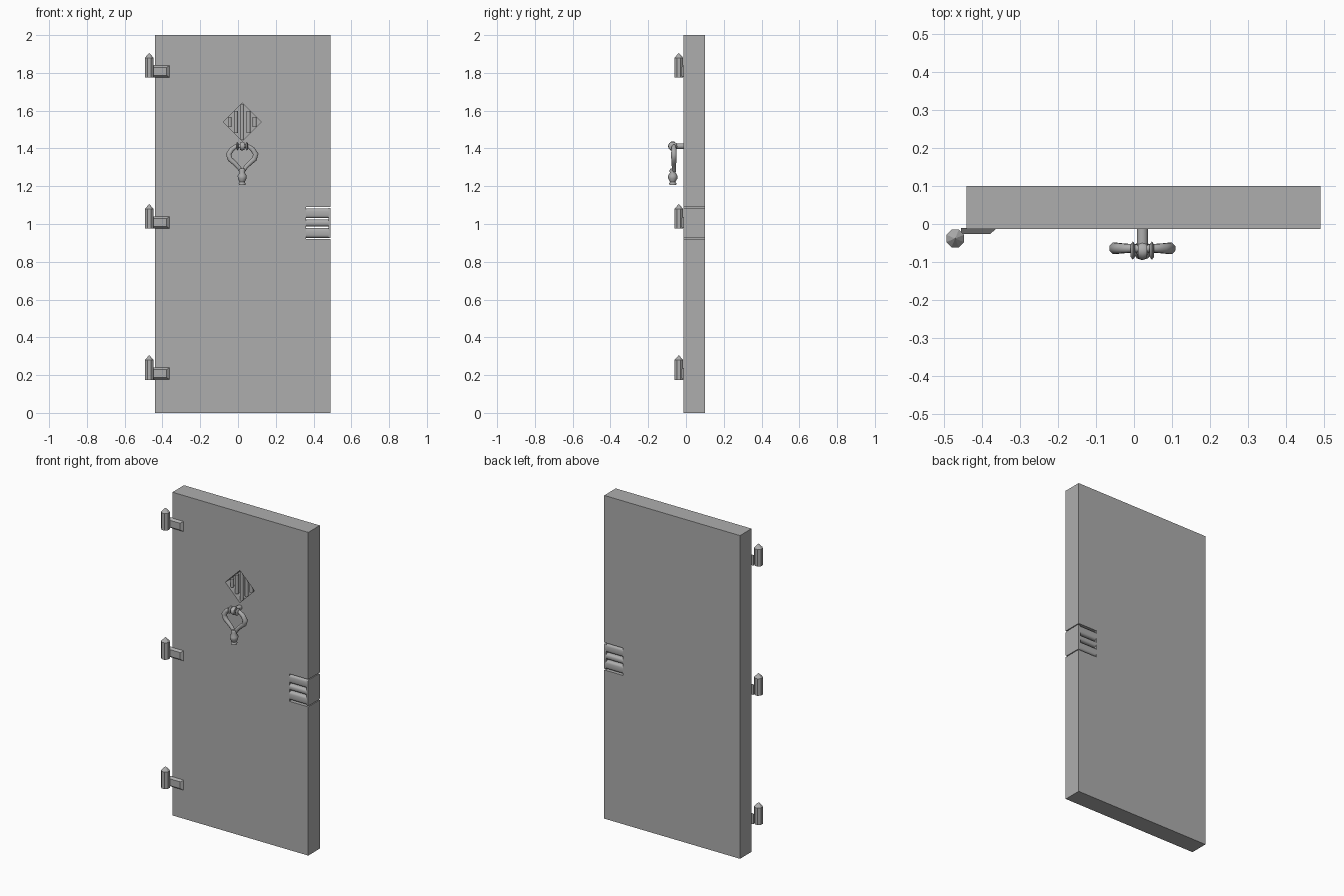
import bpy, bmesh, math
from mathutils import Vector

cube = bpy.data.objects.get("Cube")
if cube:
    bpy.data.objects.remove(cube)

grey = bpy.data.materials.new("plain grey")
grey.use_nodes = True
colour = (0.42, 0.42, 0.42, 1)
grey.diffuse_color = colour
grey.node_tree.nodes["Principled BSDF"].inputs["Base Color"].default_value = colour


def finish(name, bm, smooth=False):
    bmesh.ops.recalc_face_normals(bm, faces=bm.faces)
    mesh = bpy.data.meshes.new(name)
    bm.to_mesh(mesh)
    bm.free()
    mesh.materials.append(grey)
    obj = bpy.data.objects.new(name, mesh)
    bpy.context.collection.objects.link(obj)
    if smooth:
        bpy.ops.object.select_all(action='DESELECT')
        obj.select_set(True)
        bpy.context.view_layer.objects.active = obj
        bpy.ops.object.shade_smooth_by_angle(angle=math.radians(50))
    return obj


def box(name, lo, hi, bevel=0, segments=3):
    """Box between two corners; a bevel rounds the edges that run along x."""
    bm = bmesh.new()
    bmesh.ops.create_cube(bm, size=1)
    for v in bm.verts:
        v.co = [a + (c + 0.5) * (b - a) for a, b, c in zip(lo, hi, v.co)]
    if bevel:
        along = [e for e in bm.edges if abs(e.verts[0].co.x - e.verts[1].co.x) > 1e-4]
        bmesh.ops.bevel(bm, geom=along, offset=bevel, segments=segments, profile=0.5, affect='EDGES')
    return finish(name, bm, bevel > 0)


def tube(name, path, radii, sides=8, smooth=True, closed=False):
    """Sweep a round section of changing radius along a path."""
    bm = bmesh.new()
    pts = [Vector(p) for p in path]
    n, rings = len(pts), []
    for i, p in enumerate(pts):
        a = pts[i - 1] if (i or closed) else p
        b = pts[(i + 1) % n] if (i < n - 1 or closed) else p
        t = (b - a).normalized()
        side = t.cross(Vector((0, 1, 0)))
        side = side.normalized() if side.length > 0.01 else Vector((1, 0, 0))
        up = side.cross(t)
        turns = [2 * math.pi * (k + 0.5) / sides for k in range(sides)]
        rings.append([bm.verts.new(p + radii[i] * (math.cos(u) * side + math.sin(u) * up)) for u in turns])
    for i in range(n if closed else n - 1):
        r, s = rings[i], rings[(i + 1) % n]
        for k in range(sides):
            j = (k + 1) % sides
            bm.faces.new((r[k], r[j], s[j], s[k]))
    if not closed:
        bm.faces.new(rings[0])
        bm.faces.new(rings[-1])
    return finish(name, bm, smooth)


def cut(target, cutter):
    mod = target.modifiers.new("cut", 'BOOLEAN')
    mod.object, mod.operation, mod.solver = cutter, 'DIFFERENCE', 'EXACT'
    cutter.hide_render = True
    cutter.hide_set(True)
    bpy.context.view_layer.objects.active = target
    bpy.ops.object.modifier_apply(modifier=mod.name)
    bpy.data.objects.remove(cutter)


FRONT, BACK, EDGE, MID = -0.013, 0.1, 0.49, 0.022

# Door slab with latch notch and diamond window recess
door = box("door_slab", (-0.44, FRONT, 0), (EDGE, BACK, 2))
cut(door, box("notch_cutter", (0.36, -0.1, 0.92), (0.6, 0.2, 1.09)))
WIN_Z, WIN_R = 1.54, 0.1
bm = bmesh.new()
corners = [(MID - WIN_R, WIN_Z), (MID, WIN_Z - WIN_R), (MID + WIN_R, WIN_Z), (MID, WIN_Z + WIN_R)]
face = bm.faces.new([bm.verts.new((x, -0.1, z)) for x, z in corners])
new = bmesh.ops.extrude_face_region(bm, geom=[face])["geom"]
bmesh.ops.translate(bm, vec=(0, 0.135, 0), verts=[v for v in new if isinstance(v, bmesh.types.BMVert)])
cut(door, finish("window_cutter", bm))

# Vertical bars inside the window
for i in range(-2, 3):
    x = MID + i * 0.033
    h = WIN_R - abs(x - MID) - 0.008
    tube("window_bar", [(x, 0.006, WIN_Z - h), (x, 0.006, WIN_Z + h)], [0.011] * 2)

# Latch: three rounded bars joined by an end plate
for z, h in ((0.953, 0.026), (1.005, 0.018), (1.057, 0.026)):
    box("latch_bar", (0.36, FRONT, z - h), (EDGE - 0.006, BACK, z + h), 0.014)
box("latch_end", (EDGE - 0.012, FRONT, 0.925), (EDGE, BACK, 1.085), 0.006)

# Hinges: pointed octagonal pin and a chamfered leaf
for z in (0.175, 0.975, 1.775):
    heights, radii = (0, 0.105, 0.13), (0.025, 0.025, 0.001)
    tube("hinge_pin", [(-0.47, -0.038, z + h) for h in heights], radii, 8, False)
    bm = bmesh.new()
    bmesh.ops.create_cube(bm, size=1)
    for v in bm.verts:
        inset = 0.012 if v.co.y < 0 else 0
        v.co = (-0.455 if v.co.x < 0 else -0.36 - inset * 1.5,
                -0.026 if v.co.y < 0 else FRONT + 0.002,
                z + 0.033 + math.copysign(0.033 - inset, v.co.z))
    finish("hinge_leaf", bm)

# Knocker: post, crossbar collars, heart-shaped ring and drop handle
RY = -0.07
tube("knocker_post", [(MID, FRONT + 0.005, 1.412), (MID, RY, 1.412)], [0.015] * 2, 10)
tube("knocker_hub", [(MID + d, RY, 1.412) for d in (-0.012, 0, 0.012)], [0.02, 0.025, 0.02], 10)
half = [(0.01, 1.412), (0.035, 1.41), (0.055, 1.395), (0.072, 1.37), (0.064, 1.343),
        (0.04, 1.322), (0.02, 1.302), (0.006, 1.28)]
thick = (0.011, 0.012, 0.014, 0.016, 0.015, 0.013, 0.012, 0.011)
for s in (-1, 1):
    tube("knocker_arm", [(MID + s * x, RY + 0.006, z) for x, z in half], thick, 8)
    tube("knocker_collar", [(MID + s * x, RY, 1.412) for x in (0.019, 0.025, 0.031)],
         (0.016, 0.024, 0.016), 10)
drop = ((1.295, 0.012), (1.282, 0.018), (1.272, 0.015), (1.255, 0.025), (1.24, 0.024),
        (1.222, 0.014), (1.216, 0.019), (1.207, 0.018))
tube("knocker_drop", [(MID, RY, z) for z, r in drop], [r for z, r in drop], 10)
